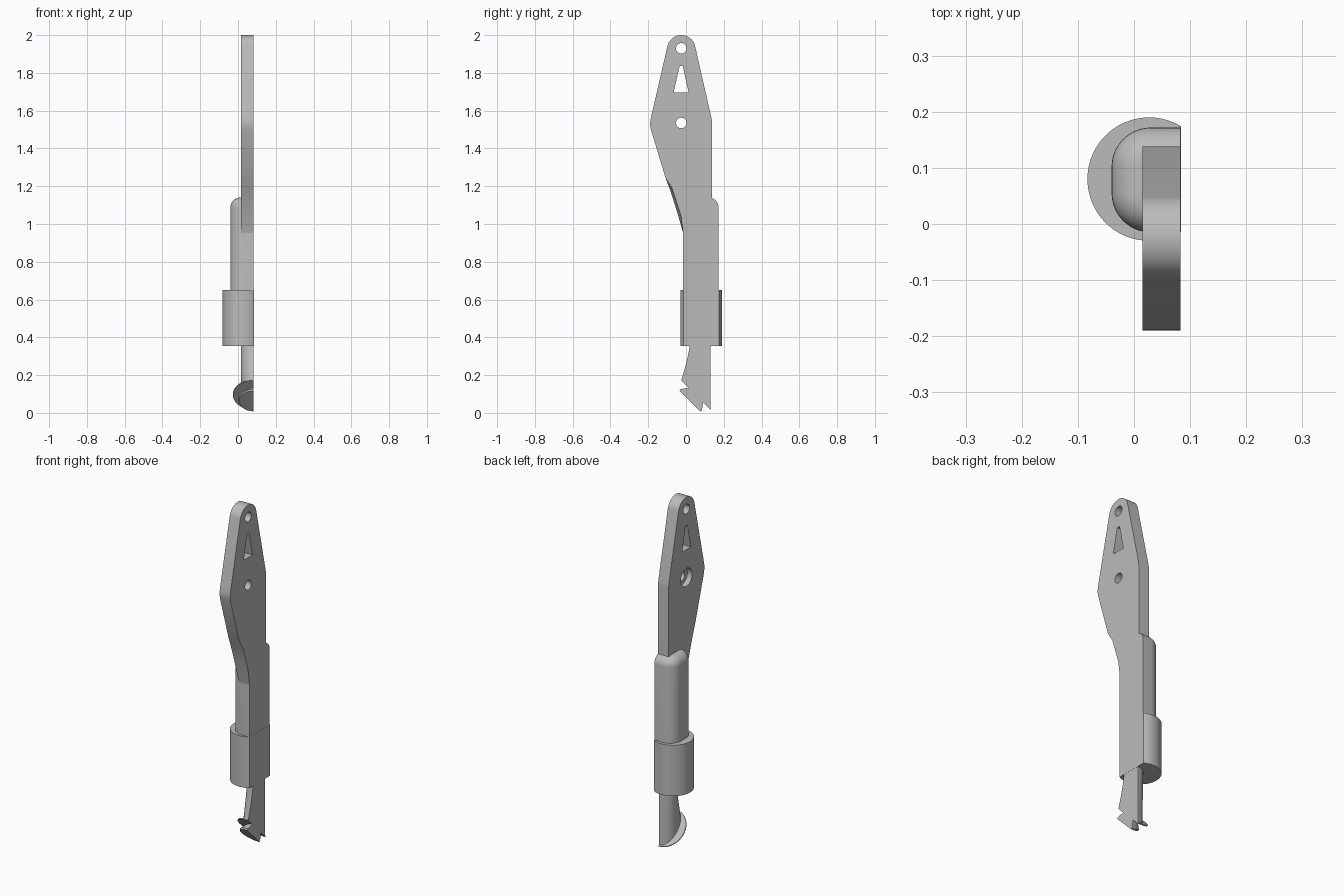
import bpy, bmesh
from math import sin, cos, pi, radians

cube = bpy.data.objects.get("Cube")
if cube:
    bpy.data.objects.remove(cube, do_unlink=True)

grey = bpy.data.materials.new("plain grey")
grey.use_nodes = True
grey.diffuse_color = (0.5, 0.5, 0.5, 1)
grey.node_tree.nodes["Principled BSDF"].inputs["Base Color"].default_value = (0.5, 0.5, 0.5, 1)

FLAT = 0.083    # the flat side of every part
PLATE = 0.015   # the inner side of the thin plate


def loft(name, rows):
    """Skin a stack of equal closed loops and cap both ends."""
    bm = bmesh.new()
    loops = [[bm.verts.new(p) for p in row] for row in rows]
    n = len(rows[0])
    for a, b in zip(loops, loops[1:]):
        for i in range(n):
            j = (i + 1) % n
            bm.faces.new((a[i], a[j], b[j], b[i]))
    bm.faces.new(loops[0])
    bm.faces.new(loops[-1])
    bmesh.ops.remove_doubles(bm, verts=bm.verts, dist=1e-5)
    bmesh.ops.recalc_face_normals(bm, faces=bm.faces)
    mesh = bpy.data.meshes.new(name)
    bm.to_mesh(mesh)
    bm.free()
    mesh.materials.append(grey)
    obj = bpy.data.objects.new(name, mesh)
    bpy.context.collection.objects.link(obj)
    return obj


def side_prism(name, outline, x0, x1):
    """Extrude a (y, z) outline along x."""
    return loft(name, [[(x, y, z) for y, z in outline] for x in (x0, x1)])


def arc(cu, cv, r, start, end, n=16):
    return [(cu + r * cos(radians(start + (end - start) * i / n)),
             cv + r * sin(radians(start + (end - start) * i / n))) for i in range(n + 1)]


def activate(obj):
    bpy.ops.object.select_all(action='DESELECT')
    obj.select_set(True)
    bpy.context.view_layer.objects.active = obj


def cut(obj, cutter):
    cutter.hide_render = True
    mod = obj.modifiers.new("cut", 'BOOLEAN')
    mod.operation = 'DIFFERENCE'
    mod.solver = 'EXACT'
    mod.object = cutter
    activate(obj)
    bpy.ops.object.modifier_apply(modifier=mod.name)
    bpy.data.objects.remove(cutter, do_unlink=True)


# Upper plate: rounded top, widest at the middle, sweeping into the handle
outline = arc(-0.025, 1.925, 0.075, 13, 167, 24)
outline += [(-0.184, 1.57), (-0.189, 1.545), (-0.19, 1.525), (-0.186, 1.5),
            (-0.108, 1.243), (-0.088, 1.19), (-0.068, 1.13), (-0.04, 1.04),
            (-0.013, 0.945), (0.03, 0.9), (0.138, 0.9), (0.138, 1.53), (0.135, 1.56)]
plate = side_prism("upper_plate", outline, PLATE, FLAT)
# Slight scoop on the flat side of the sweeping edge
for v in plate.data.vertices:
    if v.co.x > 0.08 and 1.0 < v.co.z < 1.22 and v.co.y < 0:
        v.co.y += 0.014

# Holes, slot and counterbore
for z in (1.93, 1.535):
    cut(plate, side_prism("hole_cutter", arc(-0.025, z, 0.028, 0, 345, 23), -0.1, 0.2))
cut(plate, side_prism("bore_cutter", arc(-0.025, 1.535, 0.052, 0, 345, 23), -0.1, 0.045))
slot = [(-0.066, 1.695), (0.014, 1.695), (-0.017, 1.836), (-0.034, 1.836)]
cut(plate, side_prism("slot_cutter", slot, -0.1, 0.2))


# Handle: half-rounded bar with a domed top
def handle_row(z, inset):
    x0, y0, y1, r = -0.04, -0.015, 0.172, 0.07
    section = [(FLAT, y1 - inset)]
    section += arc(x0 + r, y1 - r, r - inset, 90, 180, 10)
    section += arc(x0 + r, y0 + r, r - inset, 180, 270, 10)
    section += [(FLAT, y0 + inset)]
    return [(x, y, z) for x, y in section]


dome = 0.052
rows = [handle_row(0.356, 0)]
rows += [handle_row(1.14 - dome + dome * sin(t * pi / 16), dome * (1 - cos(t * pi / 16)))
         for t in range(9)]
handle = loft("handle", rows)

# Sleeve: cylinder cut off at the flat side
ring = arc(0.027, 0.08, 0.11, 59, 301, 40)
sleeve = loft("sleeve", [[(x, y, z) for x, y in ring] for z in (0.355, 0.65)])


# Shank: half-round stem flaring forward onto the slanted foot
def shank_row(t):
    row = []
    for i in range(17):
        a = pi * i / 16
        u = (1 - cos(a)) / 2
        y_top, y_end = 0.02 + 0.11 * u, -0.025 + 0.155 * u
        z_end = 0.148 - y_end
        row.append((FLAT - 0.068 * sin(a),
                    y_top + (y_end - y_top) * t ** 1.3,
                    0.36 + (z_end - 0.36) * t))
    return row


shank = loft("shank", [shank_row(i / 6) for i in range(7)])

# Foot: half of a turned flange and undercut head, on an axis tilted down and forward
turned = [(0, -0.006), (0.11, -0.006), (0.11, 0), (0.055, 0),
          (0.08, 0.036), (0.077, 0.045), (0, 0.045)]
k = 0.5 ** 0.5
rows = []
for i in range(33):
    a = pi * i / 32
    rows.append([(FLAT - r * sin(a),
                  0.0525 - k * (r * cos(a) + h),
                  0.0945 + k * (r * cos(a) - h)) for r, h in turned])
foot = loft("foot", rows)

# Smooth the round surfaces, keep the edges sharp
for part in (plate, handle, sleeve, shank, foot):
    activate(part)
    bpy.ops.object.shade_smooth_by_angle(angle=radians(30))
